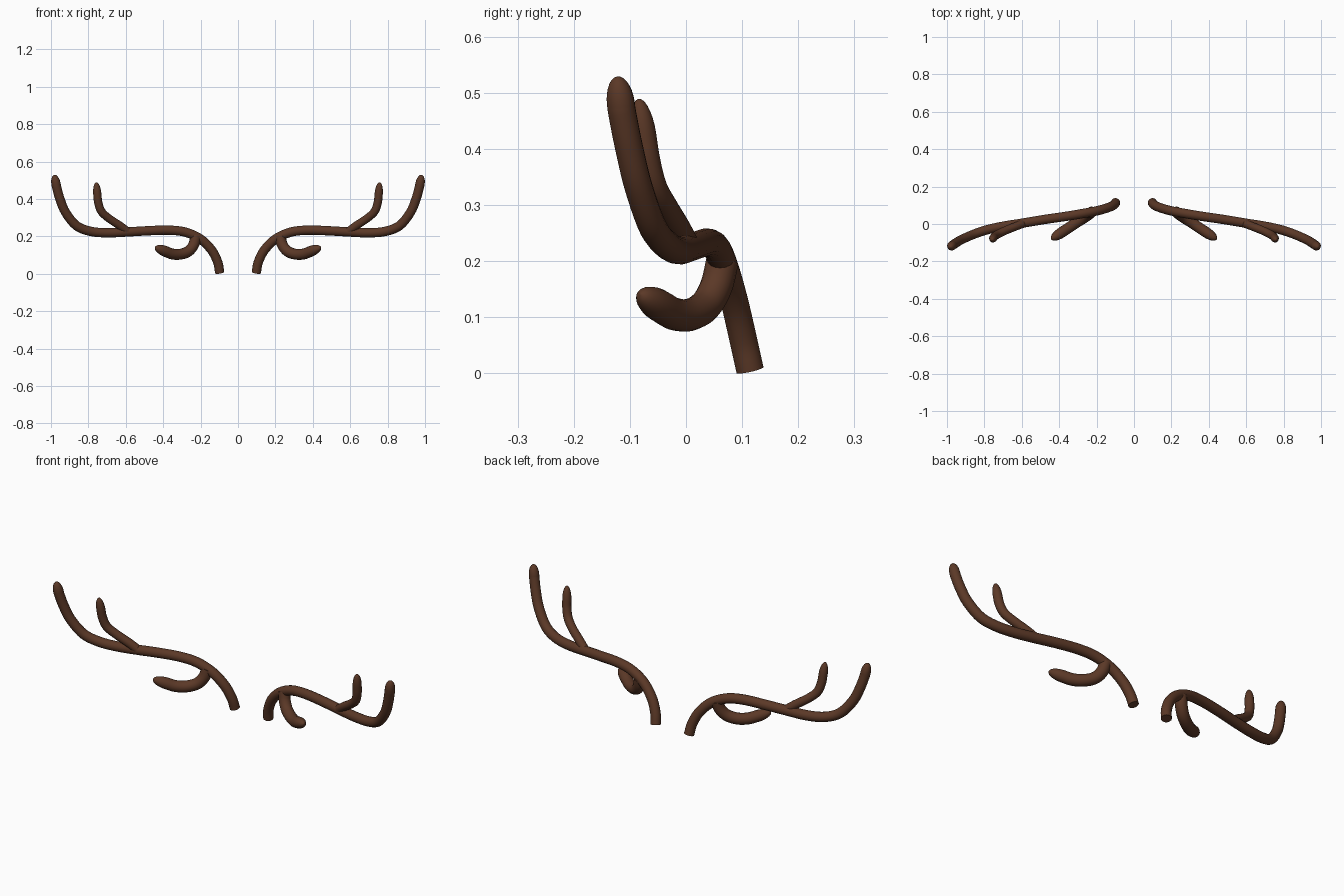
import bpy, math
from mathutils import Vector

if "Cube" in bpy.data.objects:
    bpy.data.objects.remove(bpy.data.objects["Cube"])

mat = bpy.data.materials.new("antler_brown")
mat.diffuse_color = (0.105, 0.04, 0.02, 1)
mat.use_nodes = True
mat.node_tree.nodes["Principled BSDF"].inputs["Base Color"].default_value = mat.diffuse_color


def smooth_path(pts, steps=5):
    # Catmull-Rom interpolation through the given points
    p = [2 * pts[0] - pts[1]] + pts + [2 * pts[-1] - pts[-2]]
    out = []
    for i in range(1, len(p) - 2):
        a, b, c, d = p[i - 1:i + 3]
        for k in range(steps):
            t = k / steps
            out.append(0.5 * (2 * b + (c - a) * t + (2 * a - 5 * b + 4 * c - d) * t * t
                              + (3 * b - a - 3 * c + d) * t ** 3))
    return out + [pts[-1]]


def branch(name, pts, r, tip):
    path = [(v, r) for v in smooth_path([Vector(q) for q in pts])]
    # elongated rounded tip
    end = path[-1][0]
    way = (end - path[-2][0]).normalized()
    for k in range(1, 8):
        a = math.radians(88) * k / 7
        path.append((end + way * tip * math.sin(a), r * math.cos(a)))
    cu = bpy.data.curves.new(name, 'CURVE')
    cu.dimensions = '3D'
    cu.bevel_depth = 1
    cu.bevel_resolution = 6
    cu.use_fill_caps = True
    sp = cu.splines.new('POLY')
    sp.points.add(len(path) - 1)
    for p, (v, rad) in zip(sp.points, path):
        p.co = (*v, 1)
        p.radius = rad
    ob = bpy.data.objects.new(name, cu)
    bpy.context.collection.objects.link(ob)
    bpy.ops.object.select_all(action='DESELECT')
    ob.select_set(True)
    bpy.context.view_layer.objects.active = ob
    bpy.ops.object.convert(target='MESH')
    ob = bpy.context.object
    ob.data.materials.clear()
    ob.data.materials.append(mat)
    bpy.ops.object.shade_smooth_by_angle(angle=math.radians(50))


BEAM = [(.098, .114, .006), (.108, .102, .06), (.14, .087, .125), (.2, .07, .185),
        (.28, .055, .222), (.37, .04, .233), (.48, .024, .23), (.6, .004, .223),
        (.7, -.012, .219), (.79, -.032, .227), (.865, -.058, .258), (.923, -.084, .33),
        (.952, -.101, .4), (.969, -.113, .46), (.973, -.116, .48)]
UPPER_TINE = [(.585, .005, .222), (.63, -.012, .256), (.69, -.036, .296),
              (.73, -.056, .333), (.747, -.068, .38), (.752, -.075, .425)]
LOWER_TINE = [(.225, .065, .2), (.237, .054, .155), (.265, .034, .12),
              (.31, .006, .104), (.352, -.022, .106), (.387, -.045, .119)]

# a mirrored pair of antlers
for side, s in (("right", 1), ("left", -1)):
    for part, pts, r, tip in (("main_beam", BEAM, .025, .05),
                              ("upper_tine", UPPER_TINE, .022, .065),
                              ("lower_tine", LOWER_TINE, .029, .07)):
        branch(f"{side}_{part}", [(s * x, y, z) for x, y, z in pts], r, tip)
